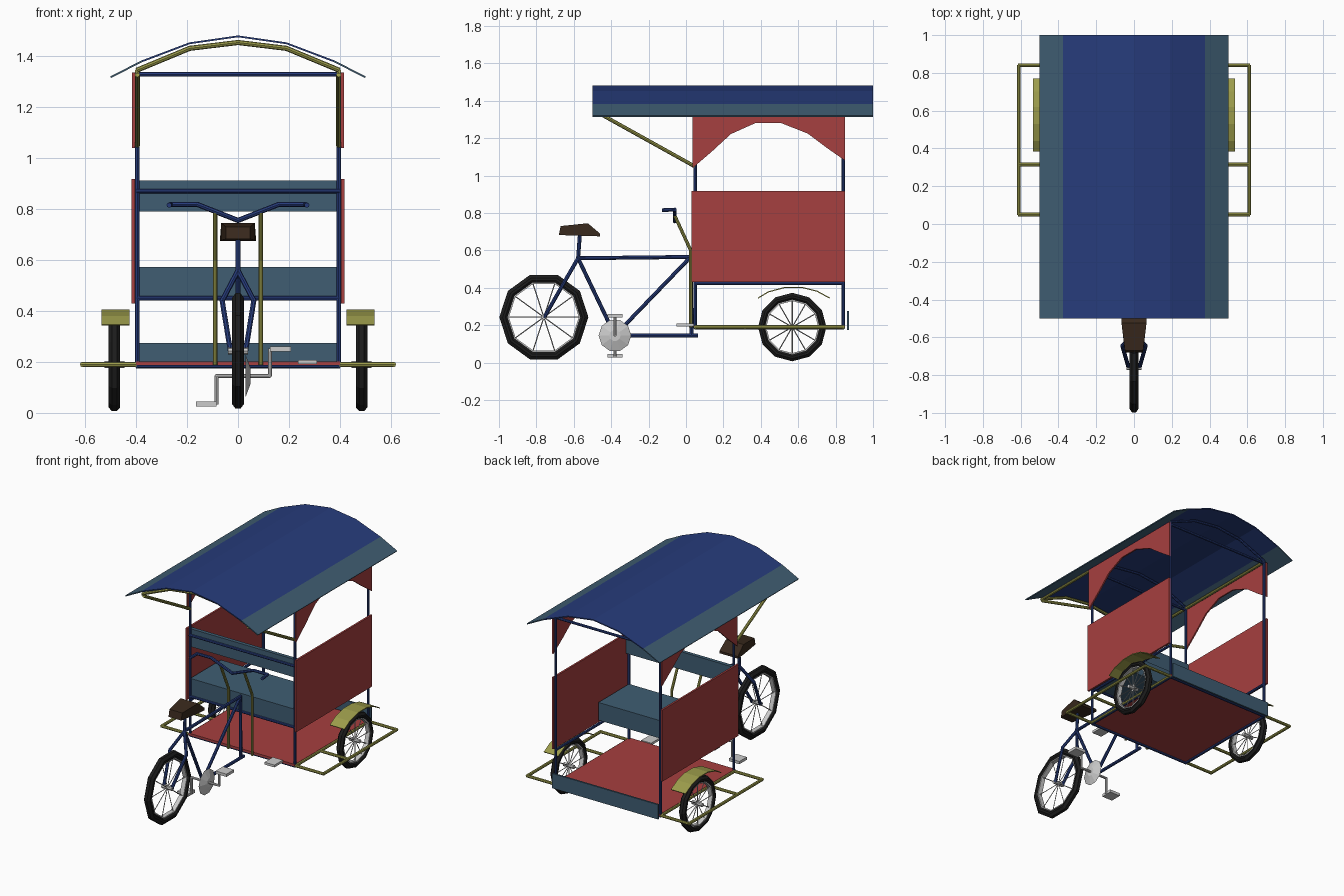
import bpy, bmesh, math
from mathutils import Vector, Matrix

if "Cube" in bpy.data.objects:
    bpy.data.objects.remove(bpy.data.objects["Cube"])


def material(name, rgb):
    m = bpy.data.materials.new(name)
    m.diffuse_color = (*rgb, 1)
    m.use_nodes = True
    m.node_tree.nodes["Principled BSDF"].inputs["Base Color"].default_value = m.diffuse_color
    return m


BLUE = material("blue", (0.02, 0.045, 0.20))
TEAL = material("teal", (0.05, 0.11, 0.17))
RED = material("red", (0.38, 0.05, 0.05))
OLIVE = material("olive", (0.33, 0.33, 0.07))
BROWN = material("brown", (0.04, 0.022, 0.012))
BLACK = material("black", (0.012, 0.012, 0.012))


def finish(name, bm, *mats):
    bmesh.ops.recalc_face_normals(bm, faces=bm.faces)
    me = bpy.data.meshes.new(name)
    bm.to_mesh(me)
    bm.free()
    ob = bpy.data.objects.new(name, me)
    bpy.context.collection.objects.link(ob)
    for m in mats:
        if m:
            me.materials.append(m)
    return ob


def tubes(name, paths, r, mat, sides=8):
    """Round tubes along several polylines, joined in one object."""
    bm = bmesh.new()
    for path in paths:
        for a, b in zip(path, path[1:]):
            a, b = Vector(a), Vector(b)
            d = b - a
            mx = Matrix.Translation((a + b) / 2) @ d.to_track_quat('Z', 'Y').to_matrix().to_4x4()
            bmesh.ops.create_cone(bm, cap_ends=True, segments=sides, radius1=r, radius2=r,
                                  depth=d.length + r * 0.6, matrix=mx)
    return finish(name, bm, mat)


def box(name, lo, hi, mat=None):
    bm = bmesh.new()
    lo, hi = Vector(lo), Vector(hi)
    mx = Matrix.Translation((lo + hi) / 2) @ Matrix.Diagonal((*(hi - lo), 1))
    bmesh.ops.create_cube(bm, size=1, matrix=mx)
    return finish(name, bm, mat)


def sheet(name, pts, offset, thick, *mats):
    """Strip made by sweeping an open profile along an offset, then thickened."""
    bm = bmesh.new()
    off = Vector(offset)
    rows = [(bm.verts.new(p), bm.verts.new(Vector(p) + off)) for p in pts]
    for (a, b), (c, d) in zip(rows, rows[1:]):
        bm.faces.new((a, c, d, b))
    ob = finish(name, bm, *mats)
    mod = ob.modifiers.new("thickness", 'SOLIDIFY')
    mod.thickness, mod.offset = thick, 0
    return ob


def plate(name, pts, offset, mat):
    """Closed outline extruded along an offset."""
    bm = bmesh.new()
    f = bm.faces.new([bm.verts.new(p) for p in pts])
    ex = bmesh.ops.extrude_face_region(bm, geom=[f])
    bmesh.ops.translate(bm, vec=offset, verts=[v for v in ex["geom"] if isinstance(v, bmesh.types.BMVert)])
    return finish(name, bm, mat)


def ring(name, c, profile, n, mat):
    """Lathe a closed (x offset, radius) profile about the x axis."""
    bm = bmesh.new()
    loops = []
    for i in range(n):
        a = math.tau * i / n
        loops.append([bm.verts.new((c[0] + x, c[1] + r * math.cos(a), c[2] + r * math.sin(a)))
                      for x, r in profile])
    k = len(profile)
    for i in range(n):
        p, q = loops[i], loops[(i + 1) % n]
        for j in range(k):
            bm.faces.new((p[j], p[(j + 1) % k], q[(j + 1) % k], q[j]))
    return finish(name, bm, mat)


def wheel(name, c, R, t, n, spokes):
    w = 0.023
    ring(name + "_tyre", c, [(-0.01, R), (0.01, R), (w, R - t * .4), (w, R - t * .7), (0.012, R - t),
                             (-0.012, R - t), (-w, R - t * .7), (-w, R - t * .4)], n, BLACK)
    ring(name + "_rim", c, [(-0.015, R - t + .002), (0.015, R - t + .002),
                            (0.015, R - t - .006), (-0.015, R - t - .006)], n, None)
    c = Vector(c)
    tubes(name + "_spokes", [[c, c + (R - t) * Vector((0, math.cos(a), math.sin(a)))]
                             for a in [math.tau * i / spokes for i in range(spokes)]], 0.003, None, 4)
    tubes(name + "_hub", [[c - Vector((.035, 0, 0)), c + Vector((.035, 0, 0))]], 0.013, None)


# Wheels and fenders
wheel("drive_wheel", (0, -0.76, 0.243), 0.238, 0.045, 10, 10)
for s, side in ((-1, "left"), (1, "right")):
    wheel(side + "_cab_wheel", (s * 0.485, 0.568, 0.19), 0.183, 0.038, 12, 12)
    arc = [(.385, .345), (.44, .378), (.53, .402), (.62, .402), (.70, .382), (.768, .345)]
    sheet(side + "_fender", [(s * 0.425, y, z) for y, z in arc], (s * 0.11, 0, 0), 0.006, OLIVE)
    # Side bumper rail
    tubes(side + "_bumper", [[(s * .4, .05, .19), (s * .61, .05, .19), (s * .61, .84, .19), (s * .4, .84, .19)],
                             [(s * .4, .315, .19), (s * .61, .315, .19)],
                             [(s * .4, .05, .19), (s * .4, .84, .19)]], 0.01, OLIVE)
    # Side panel and arched valance
    xa = s * 0.405
    box(side + "_panel", (min(xa, s * .418), .03, .43), (max(xa, s * .418), .85, .918), RED)
    val = [(.035, 1.335), (.035, 1.04), (.14, 1.13), (.24, 1.222), (.37, 1.28), (.51, 1.28),
           (.65, 1.225), (.75, 1.15), (.85, 1.08), (.85, 1.335)]
    plate(side + "_valance", [(xa, y, z) for y, z in val], (s * .01, 0, 0), RED)
    # Canopy strut and rail
    tubes(side + "_canopy_strut", [[(s * .395, .045, 1.05), (s * .395, -.45, 1.325)],
                                   [(s * .395, -.46, 1.34), (s * .395, .84, 1.34)]], 0.01, OLIVE)
    # Steering upright
    tubes(side + "_steering_upright", [[(s * .09, .025, .19), (s * .09, .025, .6), (s * .09, -.06, .785)]],
          0.009, OLIVE)

# Cab frame
posts = [[(x, y, .185), (x, y, 1.34)] for x in (-.395, .395) for y in (.05, .84)]
cross = [[(-.395, y, z), (.395, y, z)] for y, z in
         ((.05, .185), (.84, .185), (.05, .45), (.045, .87), (.05, 1.328), (.84, 1.328))]
side_rails = [[(x, .05, z), (x, .84, z)] for x in (-.395, .395) for z in (.425, .185)]
tubes("cab_frame", posts + cross + side_rails, 0.009, BLUE)

# Floor, seat, backrest, rear board
box("floor", (-.4, .04, .188), (.4, .85, .202), RED)
box("seat", (-.395, .05, .452), (.395, .38, .573), TEAL)
box("backrest", (-.4, .05, .79), (.4, .075, .912), TEAL)
box("rear_board", (-.4, .86, .175), (.4, .872, .275), TEAL)

# Canopy: curved roof with contrasting side strips, and its bows
roof = [(-.5, 1.32), (-.375, 1.383), (-.19, 1.453), (0, 1.48), (.19, 1.453), (.375, 1.383), (.5, 1.32)]
canopy = sheet("canopy", [(x, -.5, z - .003) for x, z in roof], (0, 1.5, 0), 0.007, BLUE, TEAL)
canopy.data.polygons[0].material_index = 1
canopy.data.polygons[len(roof) - 2].material_index = 1
bow = [(-.395, 1.345), (-.19, 1.43), (0, 1.453), (.19, 1.43), (.395, 1.345)]
tubes("front_bow", [[(x, -.46, z) for x, z in bow]], 0.01, OLIVE)
tubes("cab_bows", [[(x, y, z) for x, z in bow] for y in (.05, .84)], 0.009, BLUE)

# Bicycle frame
bb, cluster, head = (0, -.38, .145), (0, -.577, .558), (0, .025, .565)
stays = [[cluster, (s * .062, -.645, .44), (s * .03, -.757, .243)] for s in (-1, 1)]
tubes("bike_frame", [[cluster, head], [cluster, bb], [head, bb], [bb, (0, .06, .145)],
                     [head, (0, .03, .145)], [cluster, (0, -.567, .69)]] + stays, 0.0105, BLUE)
tubes("handlebar", [[(-.27, -.125, .815), (-.265, -.06, .818), (-.16, -.06, .818), (0, -.06, .755),
                     (.16, -.06, .818), (.265, -.06, .818), (.27, -.125, .815)]], 0.01, BLUE)

# Saddle: tapered loft
bm = bmesh.new()
secs = [(-.68, .048, .682, -.67, .73), (-.525, .066, .677, -.525, .745), (-.46, .07, .675, -.46, .69)]
rows = [[bm.verts.new(p) for p in ((-w, y, z), (w, y, z), (w, yt, zt), (-w, yt, zt))]
        for y, w, z, yt, zt in secs]
for p, q in zip(rows, rows[1:]):
    for j in range(4):
        bm.faces.new((p[j], p[(j + 1) % 4], q[(j + 1) % 4], q[j]))
bm.faces.new(rows[0])
bm.faces.new(rows[-1])
finish("saddle", bm, BROWN)

# Chainring, cranks and pedals
bm = bmesh.new()
bmesh.ops.create_cone(bm, cap_ends=True, segments=10, radius1=.087, radius2=.03, depth=.02,
                      matrix=Matrix.Translation((.04, -.38, .145)) @ Matrix.Rotation(math.pi / 2, 4, 'Y'))
finish("chainring", bm)
tubes("cranks", [[(-.085, -.38, .035), (-.085, -.38, .145), (.125, -.38, .145), (.125, -.38, .25)]], 0.008, None)
box("right_pedal", (.125, -.42, .241), (.207, -.34, .26))
box("left_pedal", (-.165, -.42, .026), (-.085, -.34, .045))
box("brake_pedal", (.235, -.05, .192), (.31, .04, .208))
